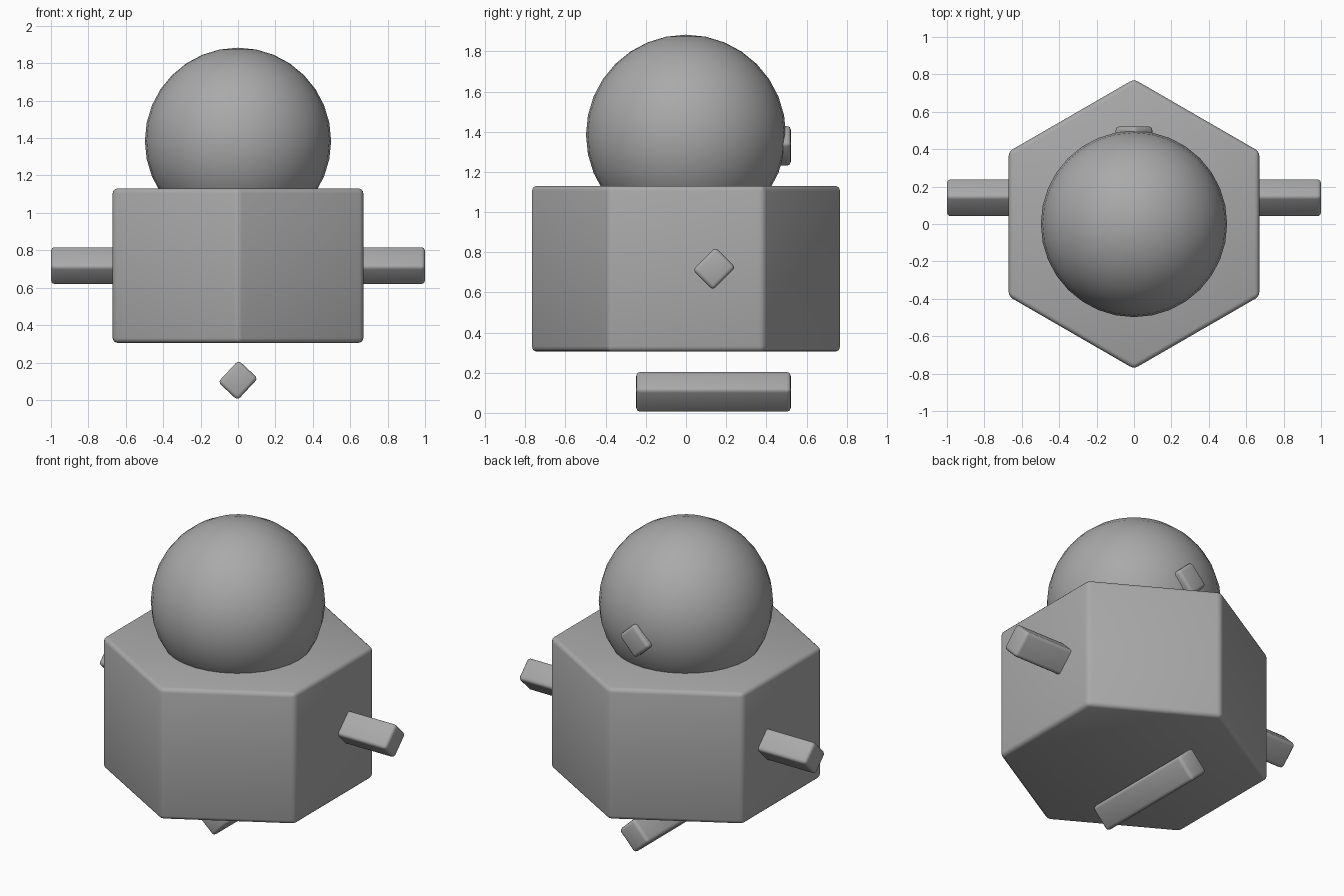
import bpy
from math import radians

cube = bpy.data.objects.get("Cube")
if cube:
    bpy.data.objects.remove(cube, do_unlink=True)

GREY = (0.4, 0.4, 0.4, 1.0)
grey = bpy.data.materials.new("plain grey")
grey.use_nodes = True
grey.diffuse_color = GREY
grey.node_tree.nodes["Principled BSDF"].inputs["Base Color"].default_value = GREY


def finish(name, bevel=0.0):
    """Name, colour, smooth and softly bevel the active object."""
    obj = bpy.context.object
    obj.name = name
    obj.data.materials.append(grey)
    bpy.ops.object.shade_smooth()
    if bevel:
        mod = obj.modifiers.new("soft edges", "BEVEL")
        mod.width = bevel
        mod.segments = 3
        mod.limit_method = "ANGLE"
    return obj


def bar(name, location, size, rotation):
    """Rounded bar standing on one of its long edges."""
    bpy.ops.mesh.primitive_cube_add(size=1, location=location, rotation=rotation)
    bpy.context.object.scale = size
    bpy.ops.object.transform_apply(location=False, rotation=False, scale=True)
    return finish(name, 0.02)


# Hexagonal body with corners at front and back
bpy.ops.mesh.primitive_cylinder_add(vertices=6, radius=0.774, depth=0.825,
                                    location=(0, 0, 0.718))
finish("hexagonal_body", 0.025)

# Round head
bpy.ops.mesh.primitive_uv_sphere_add(segments=32, ring_count=16, radius=0.498,
                                     location=(0, 0, 1.385))
finish("round_head")

# Bars: one through each side, one below, one poking out of the head
LENGTH, WIDE, THIN = 0.77, 0.16, 0.142
for side, name in ((1, "left_bar"), (-1, "right_bar")):
    bar(name, (side * (1 - LENGTH / 2), 0.14, 0.718),
        (LENGTH, WIDE, THIN), (radians(45), 0, 0))
for name, z in (("bottom_bar", 0.105), ("head_bar", 1.33)):
    bar(name, (0, 0.137, z), (WIDE, LENGTH, THIN), (0, radians(-47), 0))
